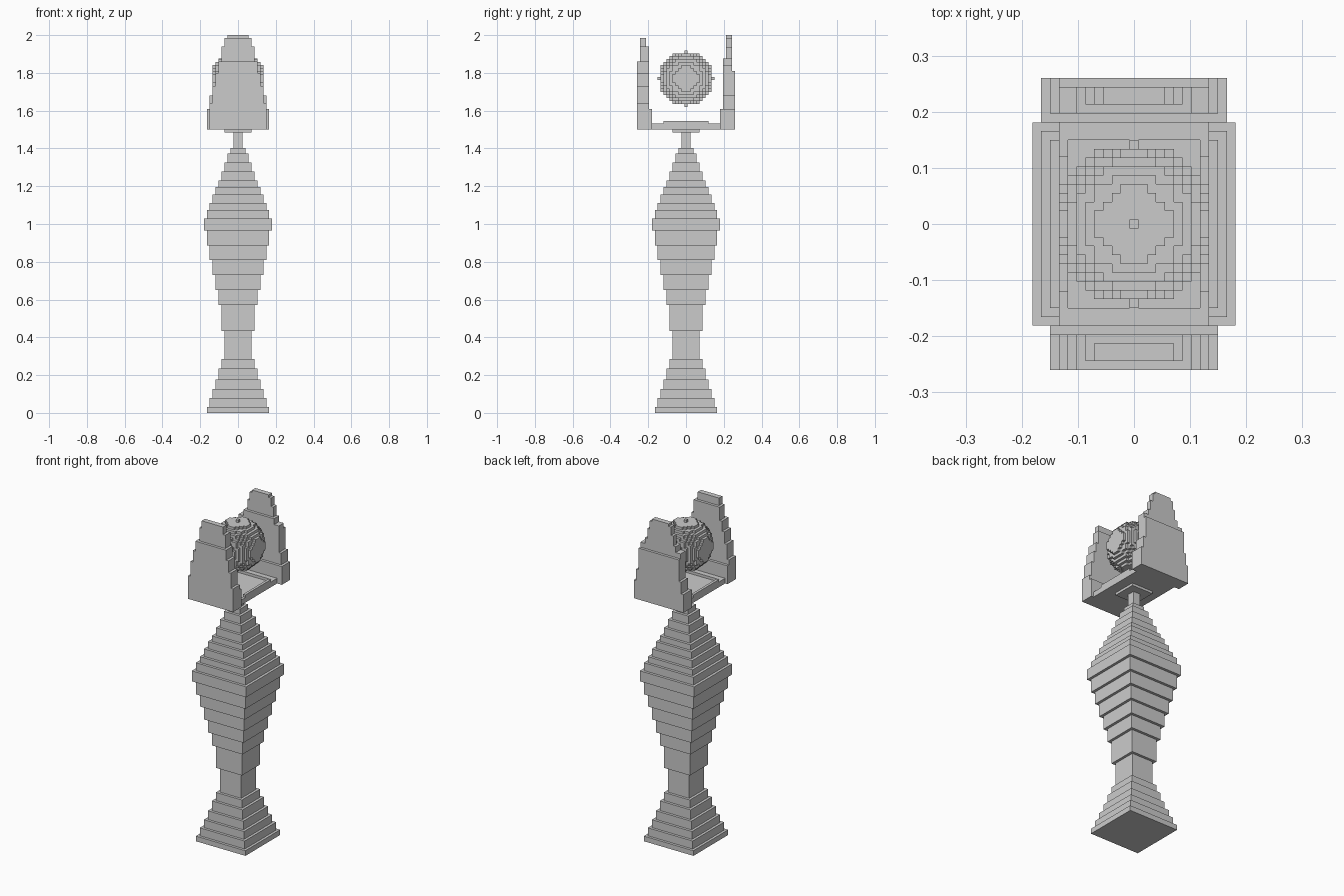
import bpy, bmesh

if "Cube" in bpy.data.objects:
    bpy.data.objects.remove(bpy.data.objects["Cube"])

V = 0.01575  # block size


def stepped(name, tiers):
    """Closed stepped solid; each tier is (x0, x1, y0, y1, z0, z1)."""
    bm = bmesh.new()
    rings = []
    for x0, x1, y0, y1, z0, z1 in tiers:
        for z in (z0, z1):
            rings.append([bm.verts.new((x, y, z)) for x, y in
                          ((x0, y0), (x1, y0), (x1, y1), (x0, y1))])
    for a, b in zip(rings, rings[1:]):
        for i in range(4):
            j = (i + 1) % 4
            bm.faces.new((a[i], a[j], b[j], b[i]))
    bm.faces.new(rings[0][::-1])
    bm.faces.new(rings[-1])
    return finish(name, bm)


def finish(name, bm):
    me = bpy.data.meshes.new(name)
    bm.to_mesh(me)
    bm.free()
    ob = bpy.data.objects.new(name, me)
    bpy.context.collection.objects.link(ob)
    return ob


# Square stepped pedestal: (half width in blocks, top height)
steps = [(10.5, .031), (9.5, .079), (8.5, .126), (7.5, .178), (6.5, .236),
         (5.5, .285), (4.5, .433), (5.5, .57), (6.5, .65), (7.5, .73),
         (8.5, .81), (9.5, .885), (10.5, .965), (11.5, 1.028), (10.5, 1.075),
         (9.5, 1.11), (8.5, 1.155), (7.5, 1.197), (6.5, 1.23), (5.5, 1.277),
         (4.5, 1.325), (3.5, 1.372), (2.5, 1.403), (1.5, 1.485), (4.5, 1.5)]
tiers, z = [], 0.0
for n, top in steps:
    h = n * V
    tiers.append((-h, h, -h, h, z, top))
    z = top
stepped("pedestal", tiers)


# Tapering upright walls: (half width in blocks, y0, y1, top height)
def wall(name, rows):
    out, z = [], 1.5
    for n, y0, y1, top in rows:
        out.append((-n * V, n * V, y0, y1, z, top))
        z = top
    stepped(name, out)


wall("front_wall", [(9.5, -.26, -.181, 1.61), (9.5, -.26, -.197, 1.64),
                    (8.5, -.26, -.197, 1.73), (7.5, -.26, -.197, 1.80),
                    (6.5, -.26, -.197, 1.86), (5.5, -.244, -.197, 1.94),
                    (4.5, -.244, -.213, 1.985)])
wall("back_wall", [(10.5, .181, .26, 1.61), (9.5, .197, .26, 1.68),
                   (8.5, .197, .26, 1.81), (8.5, .197, .244, 1.84),
                   (6.5, .197, .244, 1.875), (5.5, .213, .244, 1.935),
                   (4.5, .213, .244, 1.985), (3.5, .213, .244, 2.0)])

# Floor tray with recess and raised side rims
stepped("floor", [(-.134, .134, -.181, .181, 1.5, 1.531),
                  (-.118, .118, -.15, .15, 1.531, 1.515)])
for s in (-1, 1):
    a, b = sorted((s * .118, s * .134))
    stepped("floor_rim", [(a, b, -.12, .12, 1.531, 1.546)])

# Blocky ball with small nubs, outer faces only
R = range(-9, 10)
cells = {(x, y, z) for x in R for y in R for z in R
         if x * x + y * y + z * z <= 81 and abs(x) < 9}
bm = bmesh.new()
for c in cells:
    for ax in range(3):
        for s in (-1, 1):
            nb = list(c)
            nb[ax] += s
            if tuple(nb) in cells:
                continue
            u, w = (ax + 1) % 3, (ax + 2) % 3
            vs = []
            for du, dw in ((-.5, -.5), (.5, -.5), (.5, .5), (-.5, .5))[::s]:
                p = list(c)
                p[ax] += s * .5
                p[u] += du
                p[w] += dw
                vs.append(bm.verts.new((p[0] * V, p[1] * V, p[2] * V + 1.77)))
            bm.faces.new(vs)
bmesh.ops.remove_doubles(bm, verts=bm.verts, dist=1e-4)
bmesh.ops.dissolve_limit(bm, angle_limit=.01, verts=bm.verts, edges=bm.edges)
finish("ball", bm)
